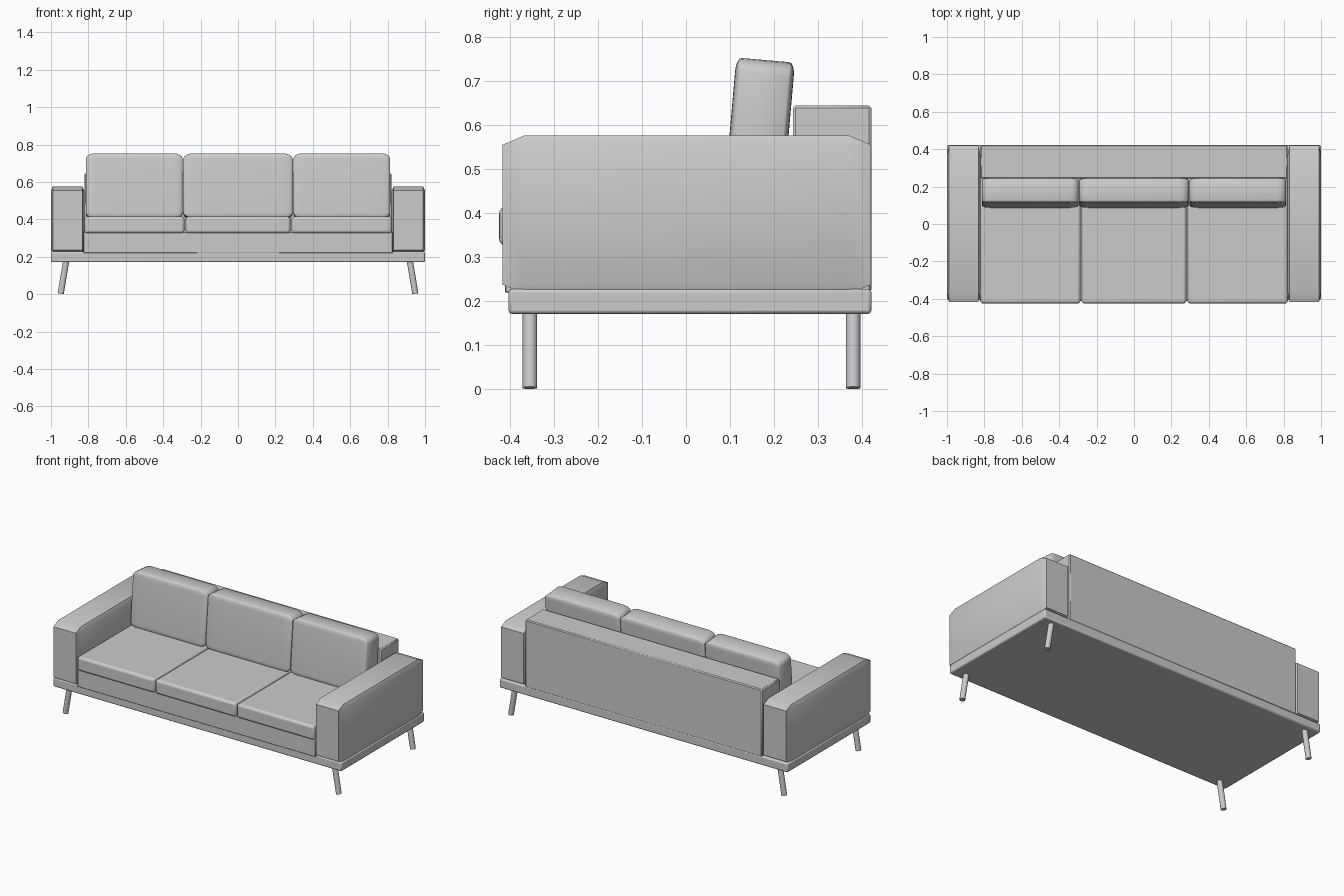
import bpy, math
from mathutils import Matrix, Vector

if "Cube" in bpy.data.objects:
    bpy.data.objects.remove(bpy.data.objects["Cube"])


def soft_box(name, lo, hi, bevel, segs, tilt=0.0):
    """Box between two corners; bevel offsets are proportional to each axis."""
    lo, hi = Vector(lo), Vector(hi)
    bpy.ops.mesh.primitive_cube_add(size=2, location=(lo + hi) / 2)
    ob = bpy.context.object
    ob.name = name
    mod = ob.modifiers.new("Bevel", 'BEVEL')
    mod.width = bevel
    mod.segments = segs
    mod.limit_method = 'NONE'
    bpy.ops.object.modifier_apply(modifier=mod.name)
    ob.data.transform(Matrix.Diagonal(((hi - lo) / 2).to_4d()))
    ob.rotation_euler.x = tilt
    bpy.ops.object.shade_smooth_by_angle(angle=math.radians(40))
    return ob


def even_box(name, lo, hi, width, segs):
    """Box between two corners with an even rounded edge."""
    lo, hi = Vector(lo), Vector(hi)
    bpy.ops.mesh.primitive_cube_add(size=2, location=(lo + hi) / 2)
    ob = bpy.context.object
    ob.name = name
    ob.data.transform(Matrix.Diagonal(((hi - lo) / 2).to_4d()))
    mod = ob.modifiers.new("Bevel", 'BEVEL')
    mod.width = width
    mod.segments = segs
    bpy.ops.object.shade_smooth_by_angle(angle=math.radians(40))
    return ob


# Platform, seat base and backrest
even_box("platform", (-1, -0.404, 0.171), (1, 0.422, 0.228), 0.008, 2)
even_box("seat_base", (-0.825, -0.412, 0.22), (0.825, 0.30, 0.332), 0.002, 1)
even_box("backrest", (-0.822, 0.243, 0.22), (0.822, 0.422, 0.645), 0.006, 1)

# Armrests
for side, x0, x1 in (("left", -1, -0.822), ("right", 0.822, 1)):
    soft_box(side + "_armrest", (x0, -0.418, 0.216), (x1, 0.421, 0.577), 0.12, 1)

# Seat cushions
for n, (x0, x1) in enumerate(((-0.822, -0.286), (-0.28, 0.28), (0.286, 0.822))):
    even_box(f"seat_cushion_{n + 1}", (x0, -0.425, 0.326), (x1, 0.26, 0.415), 0.016, 4)

# Back cushions, leaning back
for n, (x0, x1) in enumerate(((-0.814, -0.296), (-0.293, 0.293), (0.296, 0.814))):
    soft_box(f"back_cushion_{n + 1}", (x0, 0.099, 0.402), (x1, 0.233, 0.749),
             0.18, 4, math.radians(-5))

# Splayed legs
top_z, splay, radius = 0.19, math.radians(9.5), 0.0165
for sx, side in ((-1, "left"), (1, "right")):
    for y, place in ((-0.355, "front"), (0.380, "back")):
        foot = Vector((sx * 0.948, y, radius * math.sin(splay)))
        axis = Vector((-sx * math.sin(splay), 0, math.cos(splay)))
        length = top_z / math.cos(splay)
        bpy.ops.mesh.primitive_cylinder_add(
            vertices=24, radius=radius, depth=length,
            location=foot + axis * length / 2, rotation=(0, -sx * splay, 0))
        bpy.context.object.name = f"{place}_{side}_leg"
        bpy.ops.object.shade_smooth_by_angle(angle=math.radians(40))
